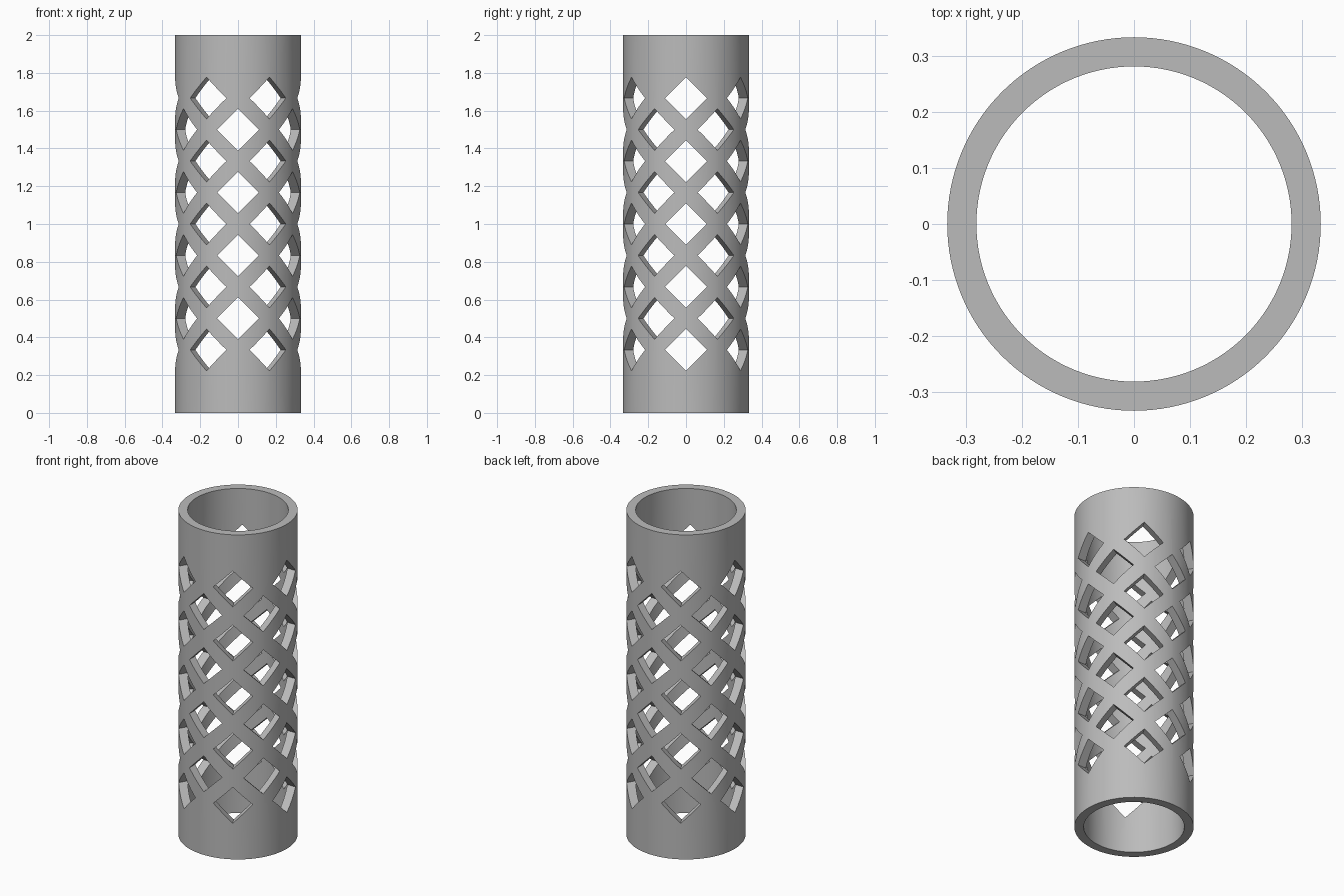
import bpy, bmesh, math
from mathutils import Matrix, Vector

OUTER, INNER, HEIGHT = 0.333, 0.281, 2.0
HALF_DIAGONAL = 0.111
PITCH = HEIGHT / 6
SEGMENTS = 128

cube = bpy.data.objects.get("Cube")
if cube:
    bpy.data.objects.remove(cube, do_unlink=True)


def make_object(name, bm):
    bmesh.ops.recalc_face_normals(bm, faces=bm.faces)
    mesh = bpy.data.meshes.new(name)
    bm.to_mesh(mesh)
    bm.free()
    obj = bpy.data.objects.new(name, mesh)
    bpy.context.collection.objects.link(obj)
    return obj


# Single flat colour
grey = bpy.data.materials.new("plain grey")
grey.use_nodes = True
colour = (0.5, 0.5, 0.5, 1)
grey.diffuse_color = colour
grey.node_tree.nodes["Principled BSDF"].inputs["Base Color"].default_value = colour

# Open tube: a rectangular wall section revolved about z
bm = bmesh.new()
section = [bm.verts.new((r, 0, z)) for r, z in
           ((INNER, 0), (OUTER, 0), (OUTER, HEIGHT), (INNER, HEIGHT))]
edges = [bm.edges.new((section[i], section[(i + 1) % 4])) for i in range(4)]
bmesh.ops.spin(bm, geom=section + edges, cent=(0, 0, 0), axis=(0, 0, 1),
               angle=math.tau, steps=SEGMENTS, use_merge=True)
bmesh.ops.remove_doubles(bm, verts=bm.verts, dist=0.0001)
tube = make_object("lattice_tube", bm)
tube.data.materials.append(grey)

# Diamond prisms in staggered columns around the wall
bm = bmesh.new()
for column in range(12):
    turn = Matrix.Rotation(math.radians(30 * column), 4, "Z")
    odd = column % 2
    for row in range(4 + odd):
        z = PITCH * (row + (1 if odd else 1.5))
        place = turn @ Matrix.Translation(Vector((0, -0.31, z)))
        place = place @ Matrix.Rotation(math.pi / 2, 4, "X")
        bmesh.ops.create_cone(bm, cap_ends=True, segments=4, depth=0.16,
                              radius1=HALF_DIAGONAL, radius2=HALF_DIAGONAL,
                              matrix=place)
cutter = make_object("diamond_cutters", bm)
cutter.data.materials.append(grey)
cutter.hide_render = True
cutter.hide_viewport = True

# Cut the holes and keep their edges crisp
cut = tube.modifiers.new("diamond holes", "BOOLEAN")
cut.operation = "DIFFERENCE"
cut.solver = "EXACT"
cut.object = cutter
bpy.context.view_layer.objects.active = tube
tube.select_set(True)
bpy.ops.object.modifier_apply(modifier=cut.name)
bpy.data.objects.remove(cutter, do_unlink=True)
bpy.ops.object.shade_smooth_by_angle(angle=math.radians(30))
